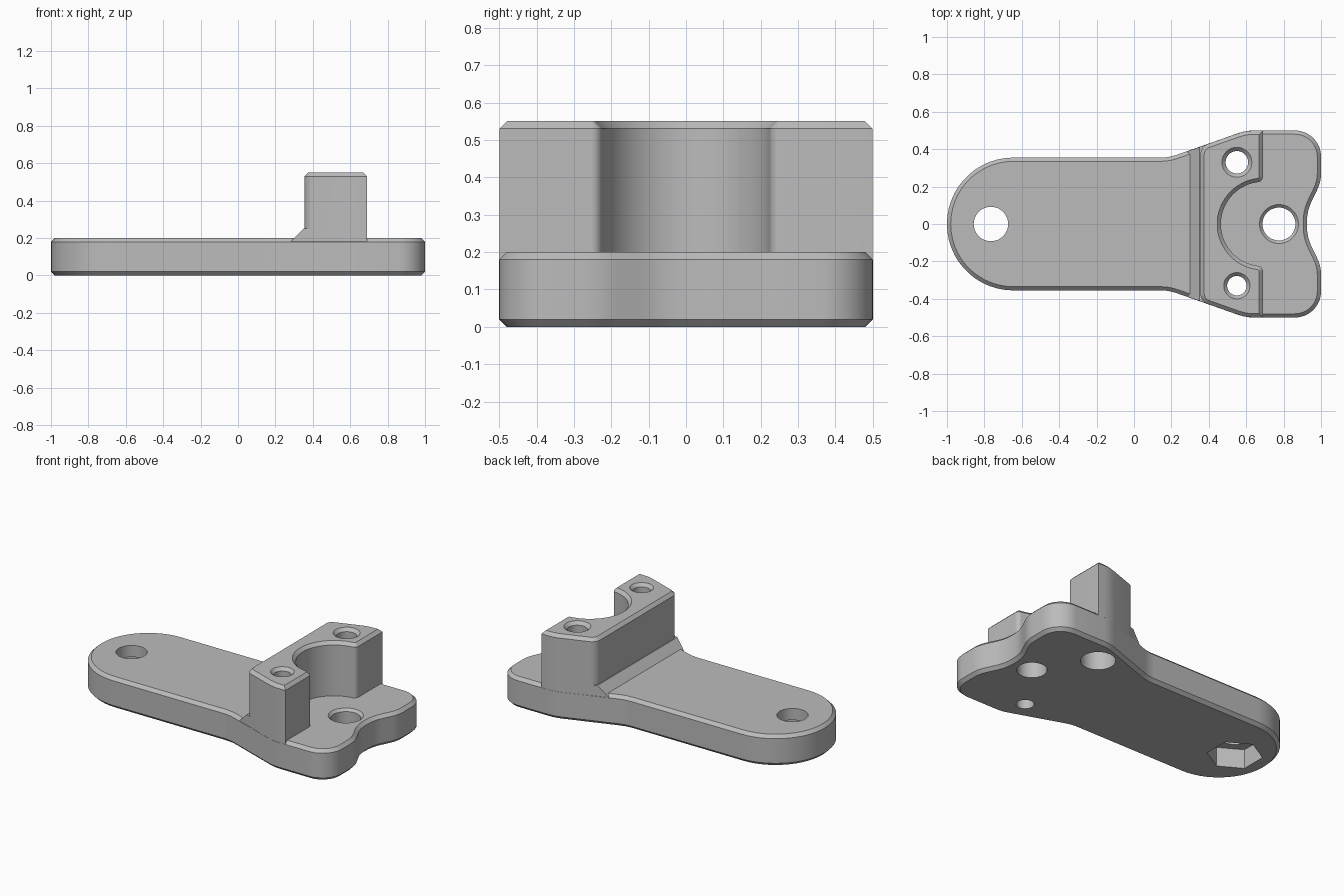
import bpy, bmesh, math
from mathutils import Vector

cube = bpy.data.objects.get("Cube")
if cube:
    bpy.data.objects.remove(cube, do_unlink=True)

grey = bpy.data.materials.new("plain grey")
grey.use_nodes = True
grey.diffuse_color = (0.5, 0.5, 0.5, 1)
grey.node_tree.nodes["Principled BSDF"].inputs["Base Color"].default_value = (0.5, 0.5, 0.5, 1)


def mirrored(half):
    """Close a +y half profile by mirroring it across y = 0."""
    return half + [(x, -y, r) for x, y, r in reversed(half)]


def rounded(corners, step=math.radians(7)):
    """Turn (x, y, radius) corners into a polygon with arc corners."""
    out = []
    for i, (x, y, r) in enumerate(corners):
        p = Vector((x, y))
        if r == 0:
            out.append(p)
            continue
        a = (Vector(corners[i - 1][:2]) - p).normalized()
        b = (Vector(corners[(i + 1) % len(corners)][:2]) - p).normalized()
        half = math.acos(a.dot(b)) / 2
        centre = p + (a + b).normalized() * (r / math.sin(half))
        start = p + a * (r / math.tan(half)) - centre
        end = p + b * (r / math.tan(half)) - centre
        first = math.atan2(start.y, start.x)
        turn = math.remainder(math.atan2(end.y, end.x) - first, math.tau)
        n = max(2, math.ceil(abs(turn) / step))
        for k in range(n + 1):
            t = first + turn * k / n
            out.append(centre + Vector((r * math.cos(t), r * math.sin(t))))
    return out


def offset(points, d):
    """Move a clockwise outline inward by d with mitred corners."""
    out = []
    for i, p in enumerate(points):
        e1 = (p - points[i - 1]).normalized()
        e2 = (points[(i + 1) % len(points)] - p).normalized()
        n1, n2 = Vector((e1.y, -e1.x)), Vector((e2.y, -e2.x))
        out.append(p + (n1 + n2) * (d / (1 + n1.dot(n2))))
    return out


def stack(name, rings):
    """Skin a list of equal rings of 3D points and cap both ends."""
    bm = bmesh.new()
    loops = [[bm.verts.new(p) for p in ring] for ring in rings]
    for lo, hi in zip(loops, loops[1:]):
        for i in range(len(lo)):
            bm.faces.new((lo[i - 1], lo[i], hi[i], hi[i - 1]))
    bm.faces.new(loops[0])
    bm.faces.new(loops[-1])
    bmesh.ops.recalc_face_normals(bm, faces=bm.faces[:])
    mesh = bpy.data.meshes.new(name)
    bm.to_mesh(mesh)
    bm.free()
    mesh.materials.append(grey)
    obj = bpy.data.objects.new(name, mesh)
    bpy.context.scene.collection.objects.link(obj)
    return obj


def prism(name, outline, levels):
    """Extrude an outline through (inset, z) levels."""
    return stack(name, [[(p.x, p.y, z) for p in offset(outline, d)] for d, z in levels])


def lathe(name, x, y, profile, sides=48, turn=0.0):
    """Spin (radius, z) steps about a vertical axis."""
    angles = [turn + math.tau * i / sides for i in range(sides)]
    return stack(name, [[(x + r * math.cos(a), y + r * math.sin(a), z) for a in angles]
                        for r, z in profile])


def combine(target, tool, operation):
    """Apply a boolean and discard the tool object."""
    mod = target.modifiers.new(tool.name, 'BOOLEAN')
    mod.operation, mod.object, mod.solver = operation, tool, 'EXACT'
    bpy.context.view_layer.update()
    evaluated = target.evaluated_get(bpy.context.evaluated_depsgraph_get())
    result = bpy.data.meshes.new_from_object(evaluated)
    target.modifiers.clear()
    target.data = result
    bpy.data.objects.remove(tool, do_unlink=True)


def flank(x):
    """Half width of the flared part of the plate."""
    return 0.395 + 0.352 * (x - 0.3)


# Base plate: round tail, flared head and a shallow notch in the end
C = 0.02
plate_half = [(-1, 0.355, 0.354), (0.186, 0.355, 0.25), (0.598, 0.5, 0.25),
              (1, 0.5, 0.14), (1, 0.225, 0.2), (0.925, 0.07, 0.235)]
bracket = prism("bracket", rounded(mirrored(plate_half)),
                [(C, 0), (0, C), (0, 0.2 - C), (C, 0.2)])

# Upright block with a half-round saddle
saddle = [(0.69 + 0.225 * math.cos(math.radians(a)), 0.225 * math.sin(math.radians(a)), 0)
          for a in range(100, 180, 5)]
block_half = [(0.355, flank(0.355), 0.06), (0.598, 0.5, 0.25), (0.69, 0.5, 0),
              (0.69, 0.2285, 0.03)] + saddle
# The saddle is listed from the end face inwards, so mirroring closes the outline
block = prism("block", offset(rounded(mirrored(block_half)), 0.0005),
              [(0, 0.1), (0, 0.55 - C), (C, 0.55)])

# Sloped rib at the foot of the block
rib_profile = [(0.25, 0.08), (0.25, 0.15), (0.35, 0.25), (0.45, 0.25), (0.45, 0.08)]
rib = stack("rib", [[(x, side * (flank(x) - 0.001), z) for x, z in rib_profile]
                    for side in (-1, 1)])

combine(bracket, block, 'UNION')
combine(bracket, rib, 'UNION')

# Bolt holes, countersinks, counterbore and hexagonal nut pocket
LOW, HIGH = -0.1, 0.65
cutters = [
    lathe("tail_hole", -0.765, 0, [(0.092, LOW), (0.092, HIGH)]),
    lathe("nut_pocket", -0.765, 0, [(0.163, LOW), (0.163, 0.125)], 6, math.radians(30)),
    lathe("head_hole", 0.775, 0, [(0.088, LOW), (0.088, 0.184), (0.106, 0.202), (0.106, HIGH)]),
    lathe("left_post_hole", 0.55, 0.33, [(0.06, LOW), (0.06, 0.53), (0.082, 0.552), (0.082, HIGH)]),
    lathe("left_counterbore", 0.55, 0.33, [(0.103, LOW), (0.103, 0.2)]),
    lathe("right_post_hole", 0.55, -0.33, [(0.052, LOW), (0.052, 0.53), (0.072, 0.552), (0.072, HIGH)]),
]
for cutter in cutters:
    combine(bracket, cutter, 'DIFFERENCE')

# Smooth curved walls, keep chamfers crisp
bpy.ops.object.select_all(action='DESELECT')
bracket.select_set(True)
bpy.context.view_layer.objects.active = bracket
bpy.ops.object.shade_smooth_by_angle(angle=math.radians(30))
